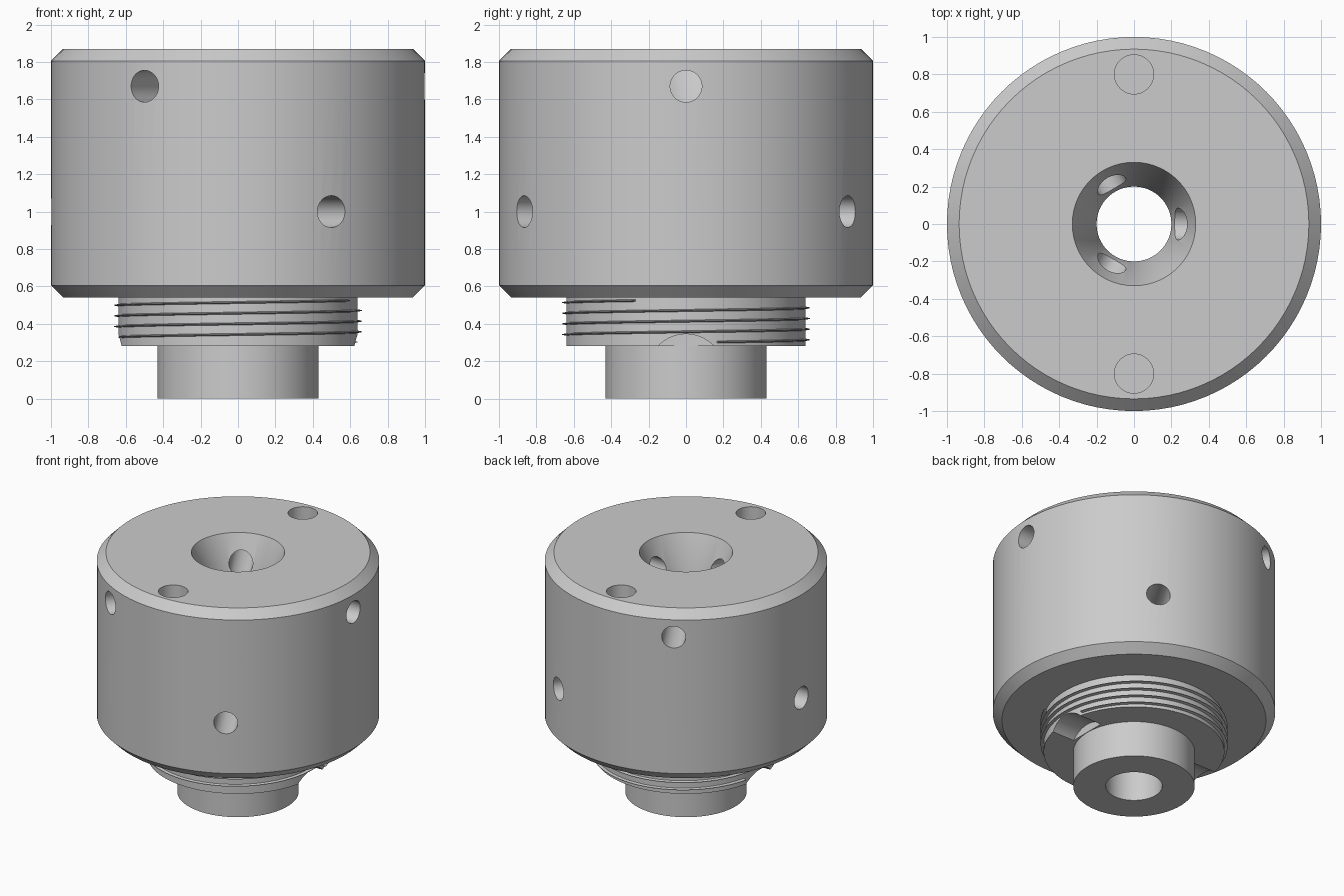
import bpy
import bmesh
from math import pi, sin, cos, radians
from mathutils import Matrix, Vector

default = bpy.data.objects.get("Cube")
if default:
    bpy.data.objects.remove(default, do_unlink=True)

# Single plain metal grey
grey = bpy.data.materials.new("machined_grey")
grey.use_nodes = True
colour = (0.6, 0.6, 0.6, 1)
grey.diffuse_color = colour
grey.node_tree.nodes["Principled BSDF"].inputs["Base Color"].default_value = colour


def make_object(name, bm):
    bmesh.ops.recalc_face_normals(bm, faces=bm.faces)
    mesh = bpy.data.meshes.new(name)
    bm.to_mesh(mesh)
    bm.free()
    mesh.materials.append(grey)
    obj = bpy.data.objects.new(name, mesh)
    bpy.context.collection.objects.link(obj)
    return obj


def activate(obj):
    bpy.ops.object.select_all(action="DESELECT")
    obj.select_set(True)
    bpy.context.view_layer.objects.active = obj


def lathe(name, profile, steps=96):
    """Turn a closed (radius, z) profile around the z axis."""
    bm = bmesh.new()
    rings = []
    for i in range(steps):
        a = 2 * pi * i / steps
        rings.append([bm.verts.new((r * cos(a), r * sin(a), z)) for r, z in profile])
    n = len(profile)
    for i in range(steps):
        p, q = rings[i], rings[(i + 1) % steps]
        for j in range(n):
            k = (j + 1) % n
            bm.faces.new((p[j], q[j], q[k], p[k]))
    return make_object(name, bm)


def drill(target, start, end, radius):
    """Cut a round hole between two points."""
    start, end = Vector(start), Vector(end)
    axis = end - start
    bm = bmesh.new()
    turn = axis.to_track_quat("Z", "Y").to_matrix().to_4x4()
    bmesh.ops.create_cone(bm, cap_ends=True, segments=40, radius1=radius, radius2=radius,
                          depth=axis.length,
                          matrix=Matrix.Translation((start + end) / 2) @ turn)
    cutter = make_object("hole_cutter", bm)
    cutter.hide_render = True
    activate(target)
    mod = target.modifiers.new("hole", "BOOLEAN")
    mod.operation = "DIFFERENCE"
    mod.solver = "EXACT"
    mod.object = cutter
    bpy.ops.object.modifier_apply(modifier=mod.name)
    bpy.data.objects.remove(cutter, do_unlink=True)


def polar(r, degrees, z):
    a = radians(degrees)
    return (r * cos(a), r * sin(a), z)


# Turned body: spigot, collar, chamfered drum, countersunk bore
top = 1.87
body = lathe("turned_body", [
    (0.2, 0), (0.43, 0), (0.43, 0.28), (0.64, 0.28), (0.64, 0.54), (0.935, 0.54),
    (1, 0.605), (1, 1.805), (0.935, top), (0.33, top), (0.2, 1.54)])

# Two staggered rows of radial holes running into the bore
for angle in (0, 120, 240):
    drill(body, polar(0.1, angle, 1.67), polar(1.1, angle, 1.67), 0.085)
    drill(body, polar(0.1, angle + 60, 1), polar(1.1, angle + 60, 1), 0.085)

for side in (-1, 1):
    # Blind holes in the top face
    drill(body, (0, side * 0.8, top - 0.35), (0, side * 0.8, top + 0.1), 0.105)
    # Arched notches under the collar
    drill(body, (side * 0.433, 0, 0.139), (side * 0.8, 0, 0.139), 0.206)

# Thin helical thread on the collar, broken where it crosses a notch
bm = bmesh.new()
pitch, low, high, steps = 0.057, 0.3, 0.525, 72
previous = None
for i in range(int((high - low) / pitch * steps)):
    a = 2 * pi * i / steps
    z = low + pitch * i / steps
    if z < 0.35 and abs(sin(a)) < 0.25:
        section = None
    else:
        section = [bm.verts.new((r * cos(a), r * sin(a), z + dz))
                   for r, dz in ((0.63, -0.008), (0.662, -0.002), (0.662, 0.002), (0.63, 0.008))]
    if section and previous:
        for j in range(4):
            k = (j + 1) % 4
            bm.faces.new((previous[j], section[j], section[k], previous[k]))
    previous = section
bmesh.ops.holes_fill(bm, edges=[e for e in bm.edges if e.is_boundary], sides=4)
for v in [v for v in bm.verts if not v.link_faces]:
    bm.verts.remove(v)
thread = make_object("collar_thread", bm)

for obj in (body, thread):
    activate(obj)
    bpy.ops.object.shade_smooth_by_angle(angle=radians(30))
